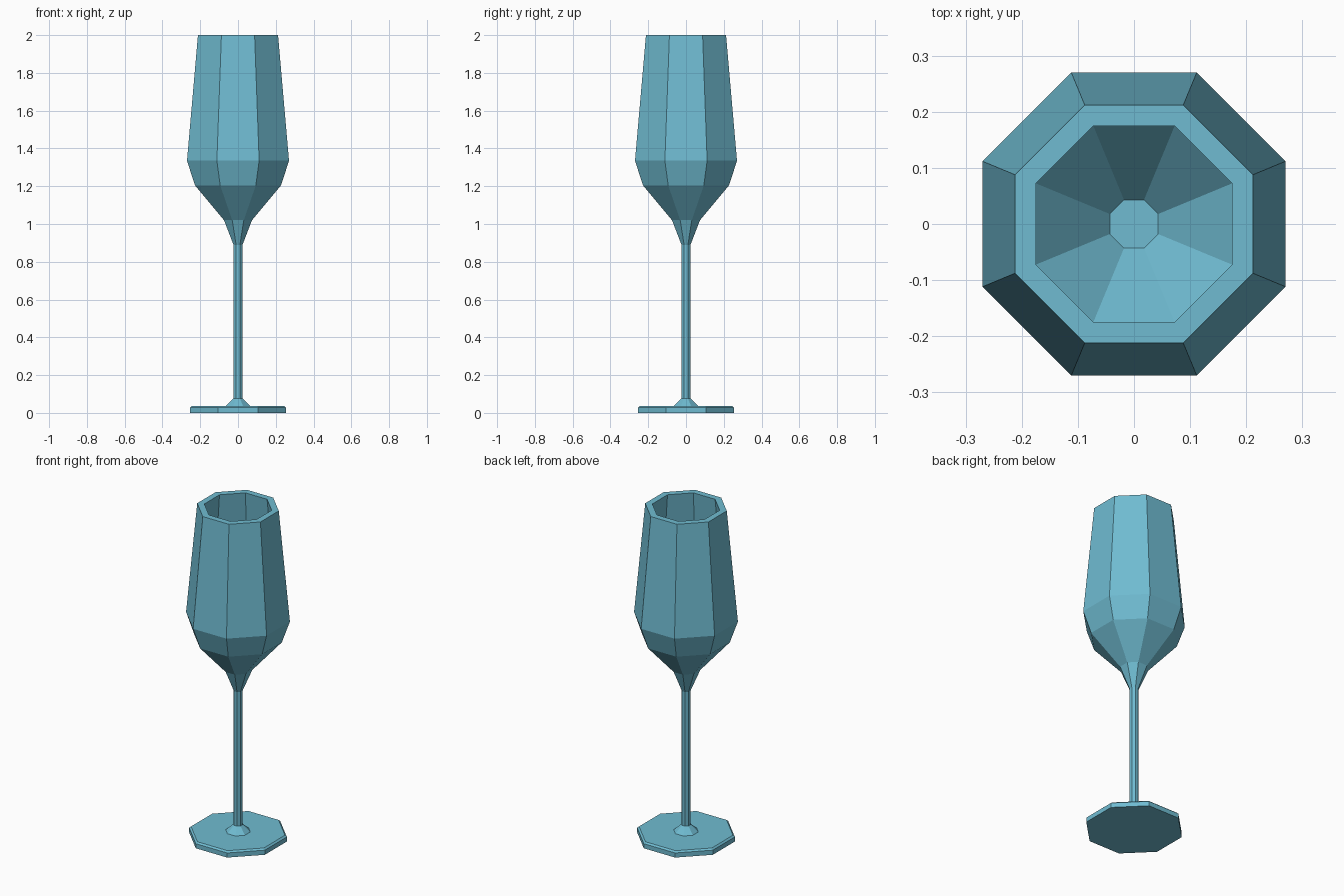
import bpy, bmesh, math

if "Cube" in bpy.data.objects:
    bpy.data.objects.remove(bpy.data.objects["Cube"])

SIDES = 8
# Profile rows: (apothem = distance to the flat side, height)
FOOT = [(0.254, 0.0), (0.254, 0.028), (0.244, 0.037), (0.064, 0.037), (0.024, 0.077)]
STEM = [(0.024, 0.89), (0.074, 1.02)]
BOWL_OUTSIDE = [(0.228, 1.205), (0.27, 1.335), (0.212, 2.0)]
BOWL_INSIDE = [(0.175, 2.0), (0.232, 1.34), (0.196, 1.23), (0.043, 1.05)]


def lathe(name, profile, material):
    """Octagonal turned solid with flat sides facing the axes, capped at both ends."""
    bm = bmesh.new()
    rings = []
    for apothem, z in profile:
        r = apothem / math.cos(math.pi / SIDES)
        angles = [(i + 0.5) * 2 * math.pi / SIDES for i in range(SIDES)]
        rings.append([bm.verts.new((r * math.cos(a), r * math.sin(a), z)) for a in angles])
    for low, high in zip(rings, rings[1:]):
        for i in range(SIDES):
            j = (i + 1) % SIDES
            bm.faces.new((low[i], low[j], high[j], high[i]))
    bm.faces.new(rings[0][::-1])   # underside of the foot
    bm.faces.new(rings[-1])        # floor inside the bowl
    bmesh.ops.recalc_face_normals(bm, faces=bm.faces)
    mesh = bpy.data.meshes.new(name)
    bm.to_mesh(mesh)
    bm.free()
    mesh.materials.append(material)
    obj = bpy.data.objects.new(name, mesh)
    bpy.context.collection.objects.link(obj)
    return obj


glass = bpy.data.materials.new("blue_glass")
glass.diffuse_color = (0.16, 0.50, 0.64, 1.0)
glass.use_nodes = True
glass.node_tree.nodes["Principled BSDF"].inputs["Base Color"].default_value = glass.diffuse_color

# Foot, stem and hollow bowl turned as one continuous piece
lathe("flute_glass", FOOT + STEM + BOWL_OUTSIDE + BOWL_INSIDE, glass)
